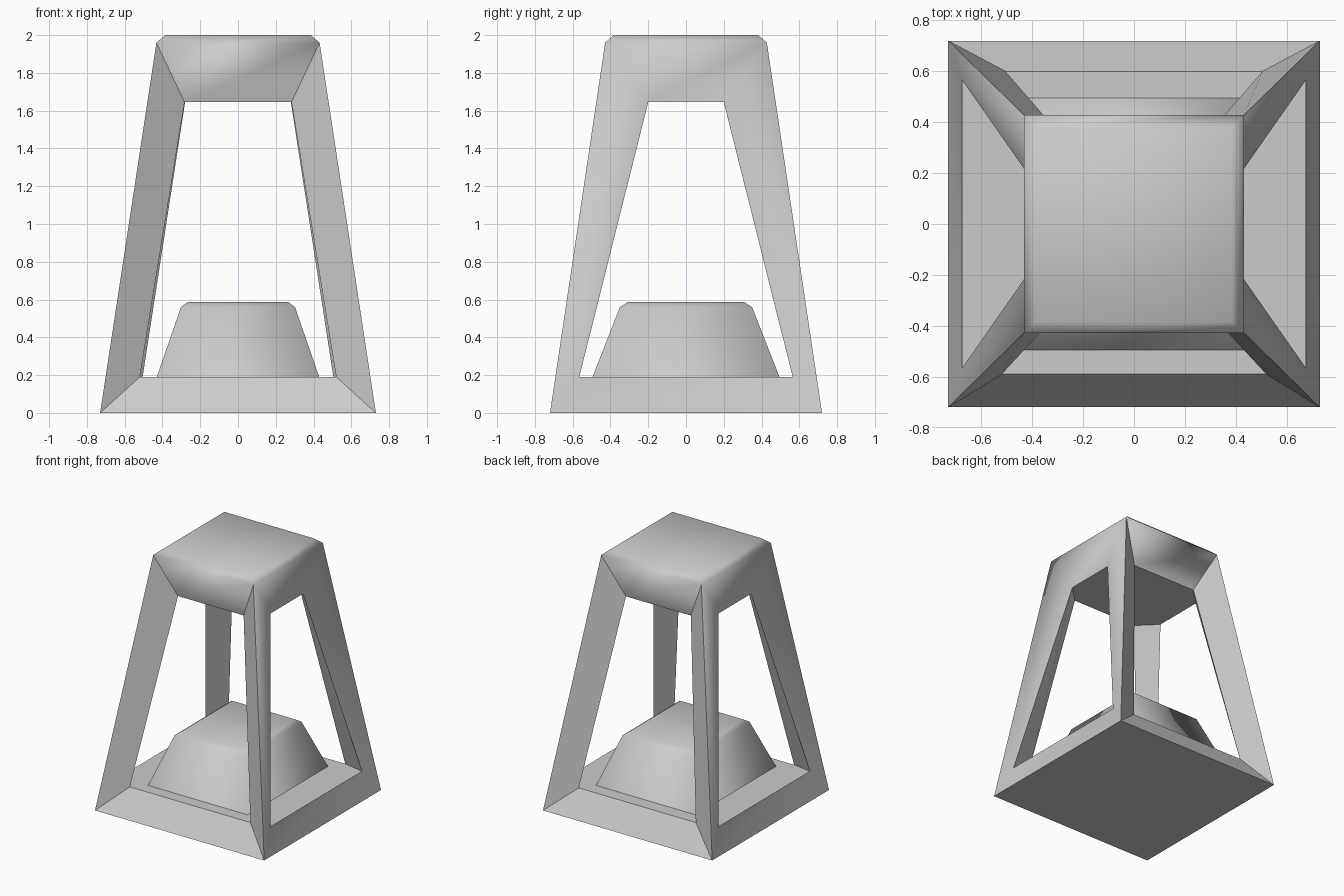
import bpy, bmesh, math

if "Cube" in bpy.data.objects:
    bpy.data.objects.remove(bpy.data.objects["Cube"])


def ring(bm, hx, hy, z):
    return [bm.verts.new((sx * hx, sy * hy, z))
            for sx, sy in ((-1, -1), (1, -1), (1, 1), (-1, 1))]


def bridge(bm, low, high):
    n = len(low)
    for i in range(n):
        j = (i + 1) % n
        bm.faces.new((low[i], low[j], high[j], high[i]))


def finish(bm, name, smooth_edge):
    bmesh.ops.recalc_face_normals(bm, faces=bm.faces)
    for f in bm.faces:
        f.smooth = True
    for e in bm.edges:
        e.smooth = smooth_edge(e)
    mesh = bpy.data.meshes.new(name)
    bm.to_mesh(mesh)
    bm.free()
    ob = bpy.data.objects.new(name, mesh)
    bpy.context.collection.objects.link(ob)


def octagon(bm, z, fx, fy, bx, by, sx, sy):
    # two points per side: front, right, back, left
    pts = [(-fx, -fy), (fx, -fy), (sx, -sy), (sx, sy),
           (bx, by), (-bx, by), (-sx, sy), (-sx, -sy)]
    return [bm.verts.new((x, y, z)) for x, y in pts]


# Tapered open frame with recessed window on each side
bm = bmesh.new()
base = ring(bm, 0.73, 0.72, 0)
shoulder = ring(bm, 0.432, 0.428, 1.96)
cap = ring(bm, 0.385, 0.382, 2.0)
floor = octagon(bm, 0.19, 0.52, 0.59, 0.505, 0.60, 0.675, 0.565)
ceiling = octagon(bm, 1.645, 0.283, 0.335, 0.28, 0.34, 0.42, 0.20)
for face in (base, cap, floor, ceiling):
    bm.faces.new(face)
bridge(bm, shoulder, cap)
for i in range(4):
    j = (i + 1) % 4
    outer = [base[i], base[j], shoulder[j], shoulder[i]]
    inner = [floor[2 * i], floor[2 * i + 1], ceiling[2 * i + 1], ceiling[2 * i]]
    bridge(bm, outer, inner)
    # inner face of the corner post
    a, b = 2 * i + 1, (2 * i + 2) % 8
    bm.faces.new((floor[a], floor[b], ceiling[b], ceiling[a]))
finish(bm, "tower_frame", lambda e: e.calc_face_angle(0) < math.radians(25)
       or min(v.co.z for v in e.verts) > 1.9)

# Rounded-top tapered block standing on the floor
bm = bmesh.new()
rings = [ring(bm, *r) for r in ((0.43, 0.495, 0.19), (0.302, 0.35, 0.56), (0.265, 0.308, 0.587))]
bridge(bm, rings[0], rings[1])
bridge(bm, rings[1], rings[2])
bm.faces.new(rings[2])
finish(bm, "inner_block", lambda e: True)
